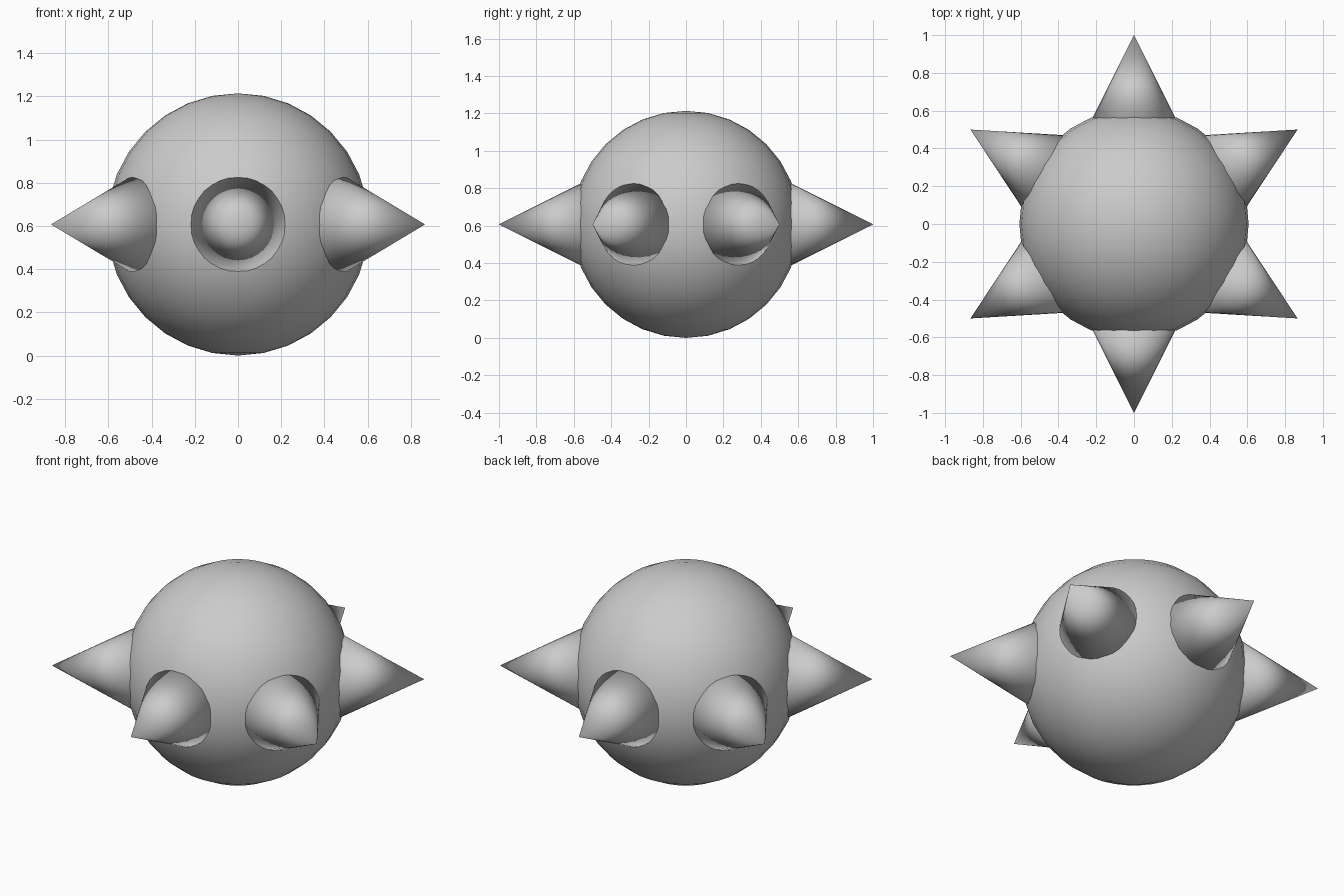
import bpy
from math import radians, cos, sin
from mathutils import Vector

if "Cube" in bpy.data.objects:
    bpy.data.objects.remove(bpy.data.objects["Cube"])

RADIUS = 0.607
CENTRE = Vector((0, 0, RADIUS))


def smooth():
    for poly in bpy.context.object.data.polygons:
        poly.use_smooth = True


# round body
bpy.ops.mesh.primitive_uv_sphere_add(segments=32, ring_count=16, radius=RADIUS, location=CENTRE)
bpy.context.object.name = "ball_body"
smooth()

# six spikes around the equator, bases sunk into the body
for i in range(6):
    a = radians(30 + 60 * i)
    out = Vector((cos(a), sin(a), 0))
    bpy.ops.mesh.primitive_cone_add(
        vertices=32, radius1=0.25, radius2=0, depth=0.5,
        location=CENTRE + out * 0.75, rotation=(0, radians(90), a))
    bpy.context.object.name = f"spike_{i + 1}"
    smooth()
